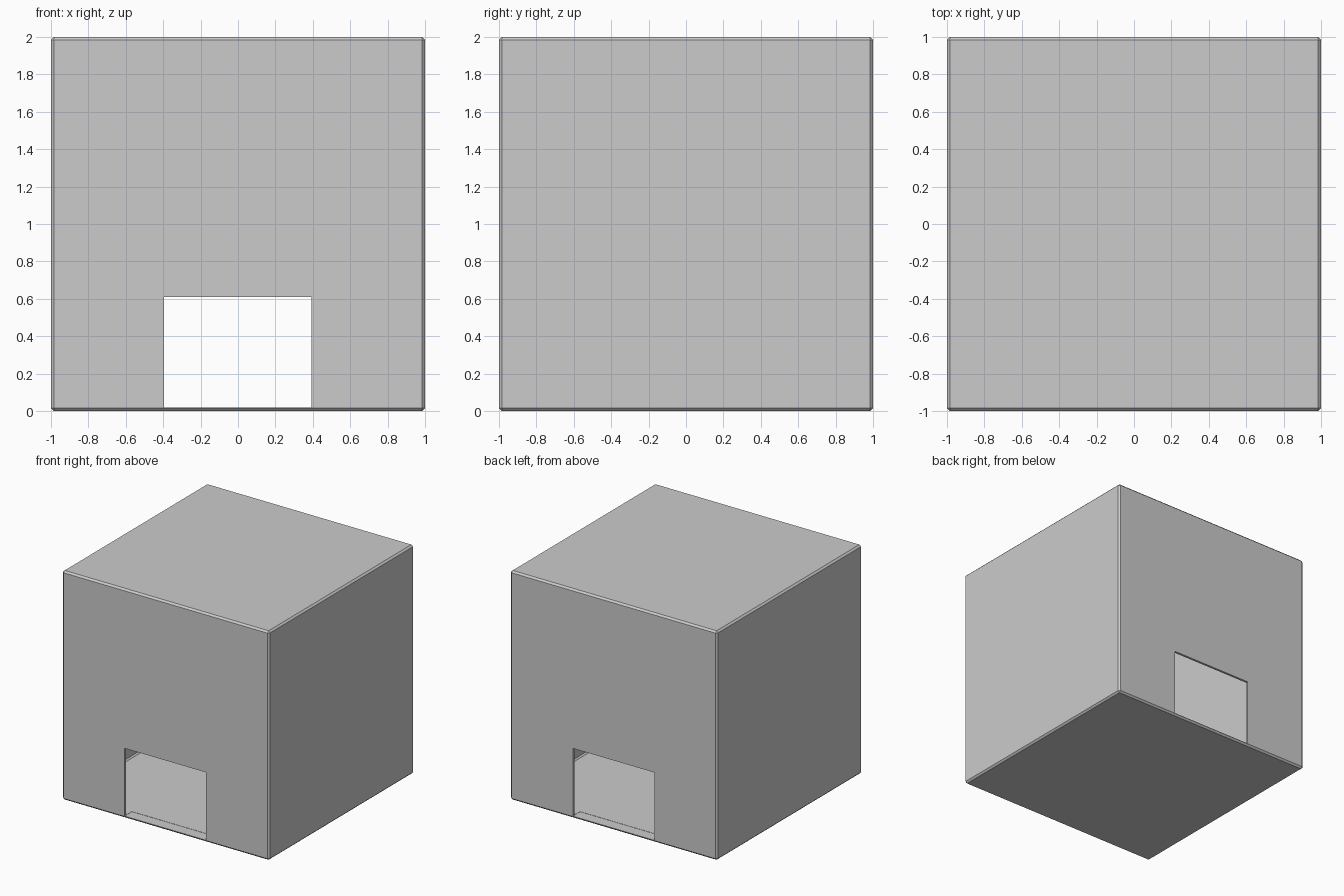
import bpy, bmesh
from mathutils import Matrix, Vector

if "Cube" in bpy.data.objects:
    bpy.data.objects.remove(bpy.data.objects["Cube"])


def box(name, lo, hi, bevel=0.0):
    """Axis-aligned box between two corners, optionally chamfered."""
    lo, hi = Vector(lo), Vector(hi)
    bm = bmesh.new()
    bmesh.ops.create_cube(bm, size=1, matrix=Matrix.Translation((lo + hi) / 2)
                          @ Matrix.Diagonal((*(hi - lo), 1)))
    if bevel:
        bmesh.ops.bevel(bm, geom=bm.edges[:], offset=bevel, segments=1,
                        profile=0.5, affect='EDGES')
    me = bpy.data.meshes.new(name)
    bm.to_mesh(me)
    bm.free()
    ob = bpy.data.objects.new(name, me)
    bpy.context.collection.objects.link(ob)
    return ob


def cut(target, cutter):
    """Subtract the cutter, apply, and discard it."""
    cutter.hide_render = True
    mod = target.modifiers.new("cut", 'BOOLEAN')
    mod.operation = 'DIFFERENCE'
    mod.solver = 'EXACT'
    mod.object = cutter
    bpy.context.view_layer.objects.active = target
    bpy.ops.object.modifier_apply(modifier=mod.name)
    bpy.data.objects.remove(cutter)


T = 0.02          # wall thickness
E = 1 - T         # inner half width

# Thin-walled hollow box with chamfered edges
shell = box("hollow_box", (-1, -1, 0), (1, 1, 2), 0.015)
cut(shell, box("cavity", (-E, -E, T), (E, E, 2 - T), 0.012))

# Matching doorways at front and back, down to the floor
for side in (-1, 1):
    y0, y1 = sorted((side * 1.1, side * 0.9))
    cut(shell, box("doorway", (-0.395, y0, T - 0.002), (0.393, y1, 0.61)))
